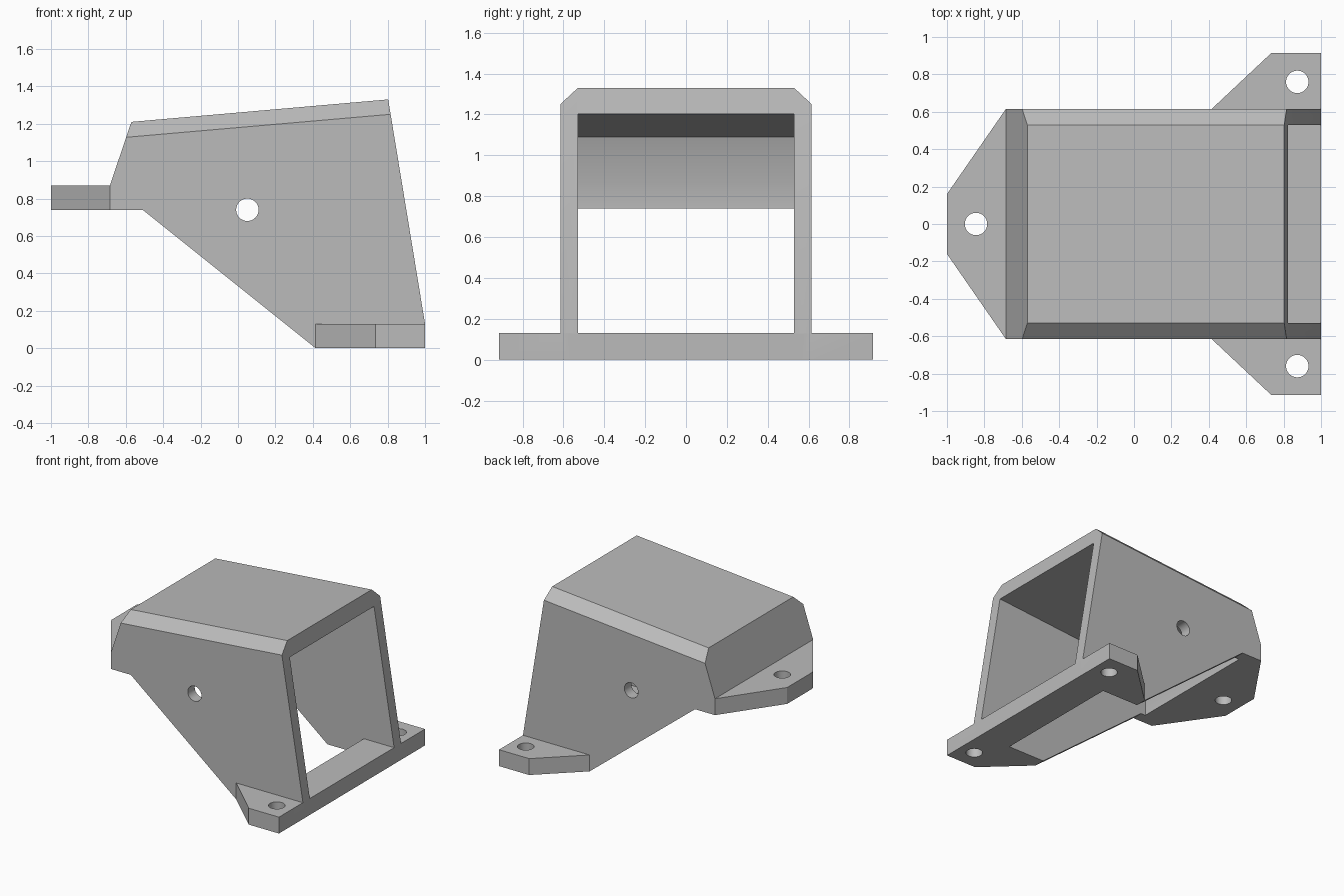
import bpy
import bmesh
from mathutils import Vector

default = bpy.data.objects.get("Cube")
if default:
    bpy.data.objects.remove(default, do_unlink=True)

grey = bpy.data.materials.new("plain grey")
grey.use_nodes = True
grey.diffuse_color = (0.5, 0.5, 0.5, 1)
grey.node_tree.nodes["Principled BSDF"].inputs["Base Color"].default_value = grey.diffuse_color

WALL_Y, INNER_Y, PLATE = 0.615, 0.528, 0.13
TOP_SLOPE = 0.087


def prism(name, points, depth):
    """Extrude a closed polygon of 3D points along the depth vector."""
    bm = bmesh.new()
    face = bm.faces.new([bm.verts.new(p) for p in points])
    new = bmesh.ops.extrude_face_region(bm, geom=[face])["geom"]
    bmesh.ops.translate(bm, vec=depth, verts=[g for g in new if isinstance(g, bmesh.types.BMVert)])
    bmesh.ops.recalc_face_normals(bm, faces=bm.faces)
    mesh = bpy.data.meshes.new(name)
    bm.to_mesh(mesh)
    bm.free()
    obj = bpy.data.objects.new(name, mesh)
    bpy.context.collection.objects.link(obj)
    mesh.materials.append(grey)
    return obj


def side_prism(name, profile, half):
    return prism(name, [(x, -half, z) for x, z in profile], (0, 2 * half, 0))


def plate(name, outline, z):
    return prism(name, [(x, y, z) for x, y in outline], (0, 0, PLATE))


def bore(name, centre, axis, length):
    """Round cutter through centre, along y or z."""
    bpy.ops.mesh.primitive_cylinder_add(vertices=32, radius=0.06, depth=length, location=centre,
                                        rotation=(1.570796, 0, 0) if axis == "y" else (0, 0, 0))
    bpy.context.object.name = name
    return bpy.context.object


def combine(target, other, operation):
    mod = target.modifiers.new(operation.lower(), "BOOLEAN")
    mod.operation, mod.object, mod.solver = operation, other, "EXACT"
    bpy.context.view_layer.objects.active = target
    bpy.ops.object.modifier_apply(modifier=mod.name)
    bpy.data.objects.remove(other, do_unlink=True)


# Hood body from its side profile
body = side_prism("bracket_body", [(-0.685, 0.74), (-0.51, 0.74), (0.415, 0), (1, 0), (1, PLATE),
                                   (0.803, 1.33), (-0.57, 1.21), (-0.685, 0.87)], WALL_Y)

# Chamfers along both top edges
bm = bmesh.new()
bm.from_mesh(body.data)
for side in (1, -1):
    cut = bmesh.ops.bisect_plane(bm, geom=bm.verts[:] + bm.edges[:] + bm.faces[:], clear_outer=True,
                                 plane_co=Vector((-0.57, side * 0.53, 1.21)),
                                 plane_no=Vector((-TOP_SLOPE * 0.085, side * 0.08, 0.085)))
    bmesh.ops.holes_fill(bm, edges=[e for e in bm.edges if e.is_boundary], sides=0)
bmesh.ops.recalc_face_normals(bm, faces=bm.faces)
bm.to_mesh(body.data)
bm.free()

# Nose tab and the two mounting feet
combine(body, plate("nose_tab", [(-1, -0.16), (-0.685, -WALL_Y), (-0.62, -0.6),
                                 (-0.62, 0.6), (-0.685, WALL_Y), (-1, 0.16)], 0.74), "UNION")
for side in (1, -1):
    outline = [(0.415, 0.615), (0.735, 0.915), (1, 0.915), (1, 0.57), (0.5, 0.57)]
    combine(body, plate("foot", [(x, side * y) for x, y in outline], 0), "UNION")

# Hollow interior, open at the right end and below
cavity = [(-0.55, -0.1), (-0.55, 0.87), (-0.475, 1.09), (1.2, 1.09 + 1.675 * TOP_SLOPE),
          (1.2, PLATE), (0.735, PLATE), (0.735, -0.1)]
combine(body, side_prism("cavity_cutter", cavity, INNER_Y), "DIFFERENCE")

# Bolt holes
combine(body, bore("wall_hole", (0.05, 0, 0.74), "y", 2), "DIFFERENCE")
combine(body, bore("nose_hole", (-0.845, 0, 0.8), "z", 0.4), "DIFFERENCE")
for side in (1, -1):
    combine(body, bore("foot_hole", (0.873, side * 0.76, 0.06), "z", 0.4), "DIFFERENCE")

# Flat faces with smooth hole walls
body.data.materials.clear()
body.data.materials.append(grey)
for poly in body.data.polygons:
    poly.material_index = 0
bpy.ops.object.select_all(action="DESELECT")
body.select_set(True)
bpy.context.view_layer.objects.active = body
bpy.ops.object.shade_smooth_by_angle(angle=0.5)
